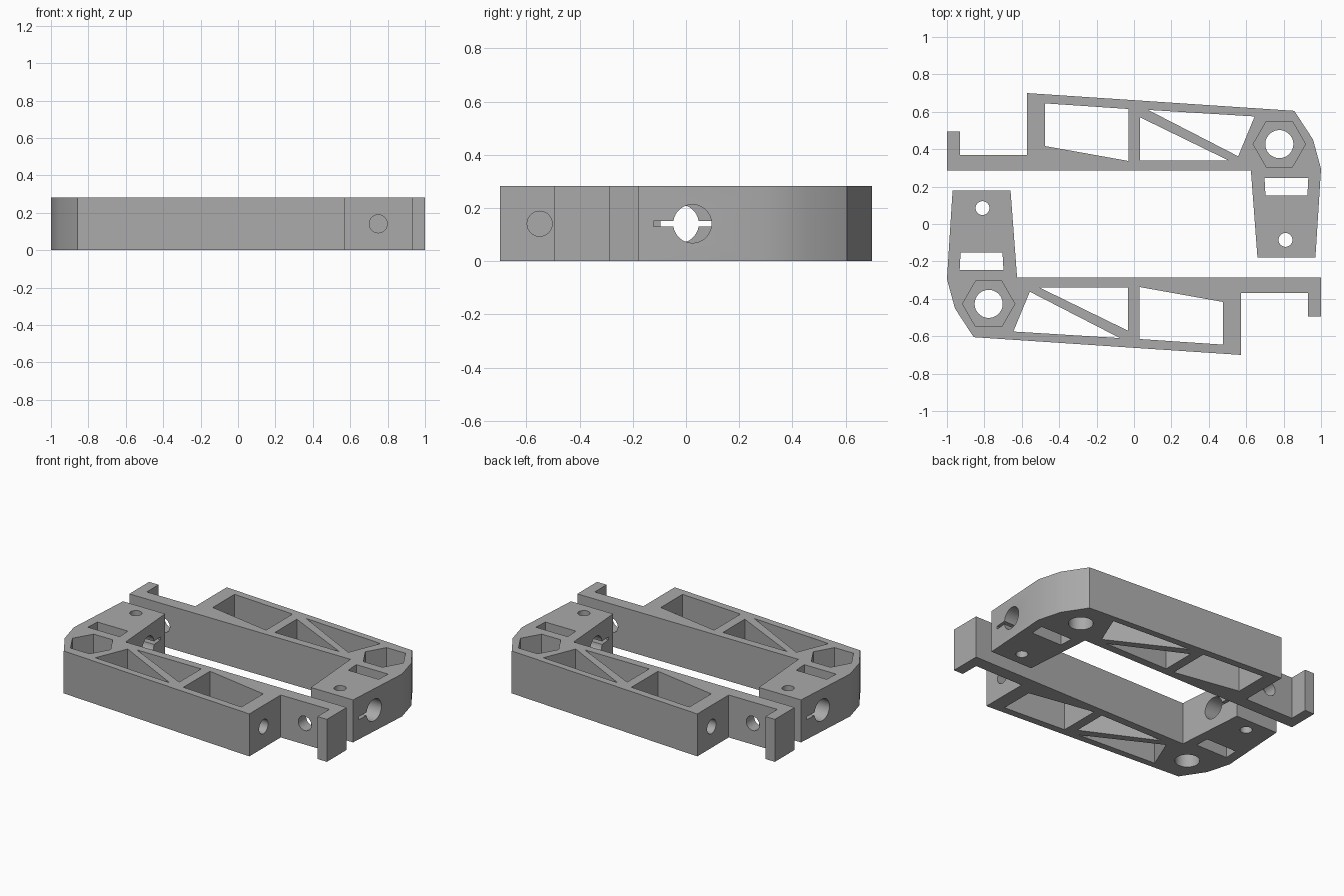
import bpy, bmesh
from math import pi, radians
from mathutils import Matrix

default = bpy.data.objects.get("Cube")
if default:
    bpy.data.objects.remove(default, do_unlink=True)

H = 0.282      # plate thickness
MID = H / 2    # height of the cross holes

grey = bpy.data.materials.new("plain grey")
grey.use_nodes = True
COLOUR = (0.4, 0.4, 0.4, 1)
grey.diffuse_color = COLOUR
grey.node_tree.nodes["Principled BSDF"].inputs["Base Color"].default_value = COLOUR


def add_object(name, bm):
    mesh = bpy.data.meshes.new(name)
    bmesh.ops.recalc_face_normals(bm, faces=bm.faces)
    bm.to_mesh(mesh)
    bm.free()
    obj = bpy.data.objects.new(name, mesh)
    bpy.context.collection.objects.link(obj)
    mesh.materials.append(grey)
    return obj


def prism(name, points, z0, z1):
    """Extrude a plan outline between two heights."""
    bm = bmesh.new()
    face = bm.faces.new([bm.verts.new((x, y, z0)) for x, y in points])
    top = bmesh.ops.extrude_face_region(bm, geom=[face])["geom"]
    verts = [v for v in top if isinstance(v, bmesh.types.BMVert)]
    bmesh.ops.translate(bm, verts=verts, vec=(0, 0, z1 - z0))
    return add_object(name, bm)


def cylinder(name, centre, radius, length, axis="Z", sides=48):
    turn = {"X": Matrix.Rotation(pi / 2, 4, "Y"),
            "Y": Matrix.Rotation(pi / 2, 4, "X"),
            "Z": Matrix.Identity(4)}[axis]
    # Turn the sides so that a hexagon has a corner on +x
    spin = Matrix.Rotation(pi / 2, 4, "Z") if sides == 6 else Matrix.Identity(4)
    bm = bmesh.new()
    bmesh.ops.create_cone(bm, cap_ends=True, segments=sides, radius1=radius,
                          radius2=radius, depth=length,
                          matrix=Matrix.Translation(centre) @ turn @ spin)
    return add_object(name, bm)


# Arm outline: clamp block, long truss arm and hooked tab
arm = prism("front_clamp_arm", [
    (-0.97, 0.178), (-0.66, 0.178), (-0.625, -0.287), (1, -0.287),
    (1, -0.495), (0.93, -0.495), (0.93, -0.37), (0.573, -0.37),
    (0.573, -0.7), (-0.857, -0.605), (-0.957, -0.452), (-1, -0.295)], 0, H)

# Openings cut straight through the plate
openings = {
    "end_pocket": [(0.03, -0.337), (0.477, -0.417), (0.477, -0.645), (0.03, -0.615)],
    "inner_triangle": [(-0.505, -0.34), (-0.033, -0.34), (-0.033, -0.57)],
    "outer_triangle": [(-0.075, -0.61), (-0.645, -0.575), (-0.557, -0.362)],
    "belt_slot": [(-0.927, -0.152), (-0.703, -0.152), (-0.698, -0.245), (-0.932, -0.245)],
}
cutters = [prism(name, pts, -0.1, H + 0.1) for name, pts in openings.items()]

# Hexagonal nut seat over a bolt hole, small clamp screw hole
nut = (-0.777, -0.427)
cutters += [
    cylinder("nut_seat", (*nut, H), 0.14, 0.36, sides=6),
    cylinder("bolt_hole", (*nut, MID), 0.075, 1),
    cylinder("clamp_screw_hole", (-0.81, 0.085, MID), 0.037, 1),
    # Rod bore with its clamping slit
    cylinder("rod_bore", (-0.8, -0.024, MID), 0.072, 0.8, "X"),
    prism("clamp_slit", [(-1.2, -0.024), (-0.5, -0.024), (-0.5, 0.123), (-1.2, 0.123)],
          MID - 0.01, MID + 0.01),
    # Cross holes in the tab and in the end wall
    cylinder("tab_hole", (0.75, -0.33, MID), 0.048, 0.2, "Y"),
    cylinder("end_wall_hole", (0.54, -0.55, MID), 0.047, 0.2, "X"),
]

for cutter in cutters:
    cutter.hide_render = True
    mod = arm.modifiers.new(cutter.name, "BOOLEAN")
    mod.operation = "DIFFERENCE"
    mod.solver = "EXACT"
    mod.object = cutter

# Bake the cuts into the mesh and drop the cutters
depsgraph = bpy.context.evaluated_depsgraph_get()
cut_mesh = bpy.data.meshes.new_from_object(arm.evaluated_get(depsgraph))
arm.modifiers.clear()
arm.data = cut_mesh
cut_mesh.materials.clear()
cut_mesh.materials.append(grey)
for cutter in cutters:
    bpy.data.objects.remove(cutter, do_unlink=True)

bpy.ops.object.select_all(action="DESELECT")
arm.select_set(True)
bpy.context.view_layer.objects.active = arm
bpy.ops.object.shade_smooth_by_angle(angle=radians(30))

# The second arm is the same part turned half round
back = arm.copy()
back.name = "back_clamp_arm"
back.rotation_euler.z = pi
bpy.context.collection.objects.link(back)
